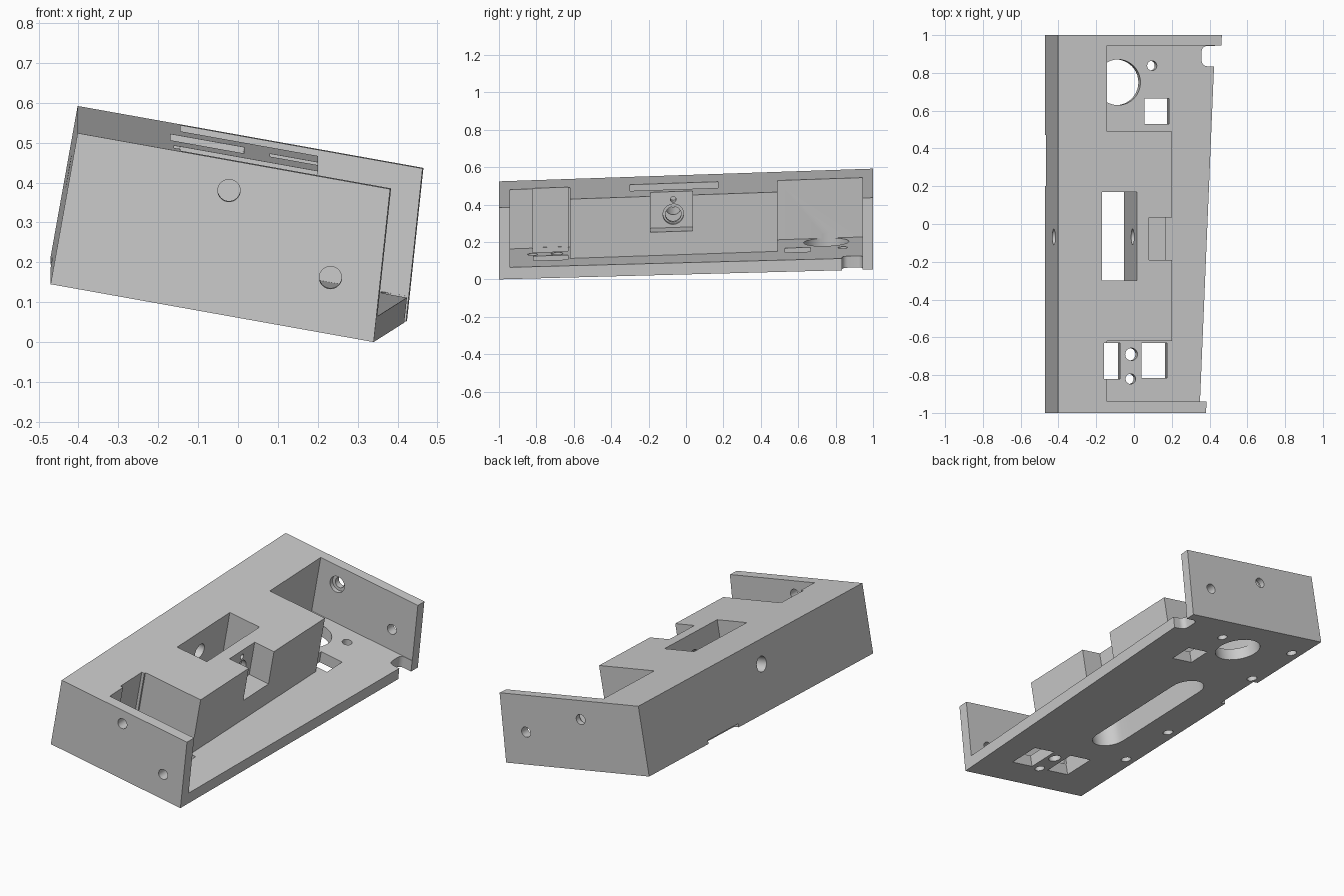
import bpy, bmesh, math
from mathutils import Matrix, Vector

if "Cube" in bpy.data.objects:
    bpy.data.objects.remove(bpy.data.objects["Cube"])

# Local frame: u across, v along the length, w up through the thickness
TOP, FLOOR = 0.385, 0.063
TILT, RISE = math.radians(10.15), 0.034

grey = bpy.data.materials.new("light grey")
grey.diffuse_color = (0.6, 0.6, 0.6, 1)
grey.use_nodes = True
grey.node_tree.nodes["Principled BSDF"].inputs["Base Color"].default_value = grey.diffuse_color
cutters = []


def add_object(name, bm):
    bmesh.ops.recalc_face_normals(bm, faces=bm.faces)
    mesh = bpy.data.meshes.new(name)
    bm.to_mesh(mesh)
    bm.free()
    ob = bpy.data.objects.new(name, mesh)
    bpy.context.collection.objects.link(ob)
    return ob


def cut(name, bm):
    ob = add_object(name, bm)
    ob.hide_render = True
    cutters.append(ob)


def cut_profile(name, points, w0, w1):
    """Cut an outline given in (u, v), from height w0 to w1."""
    bm = bmesh.new()
    face = bm.faces.new([bm.verts.new((u, v, w0)) for u, v in points])
    ext = bmesh.ops.extrude_face_region(bm, geom=[face])["geom"]
    bmesh.ops.translate(bm, vec=(0, 0, w1 - w0),
                        verts=[g for g in ext if isinstance(g, bmesh.types.BMVert)])
    cut(name, bm)


def cut_box(name, u0, u1, v0, v1, w0, w1):
    cut_profile(name, [(u0, v0), (u1, v0), (u1, v1), (u0, v1)], w0, w1)


def cut_hole(name, start, end, r):
    a, b = Vector(start), Vector(end)
    bm = bmesh.new()
    turn = (b - a).to_track_quat('Z', 'Y').to_matrix().to_4x4()
    bmesh.ops.create_cone(bm, cap_ends=True, segments=40, radius1=r, radius2=r,
                          depth=(b - a).length,
                          matrix=Matrix.Translation((a + b) / 2) @ turn)
    cut(name, bm)


def arc(cu, cv, r, a0, a1, n=12):
    return [(cu + r * math.cos(math.radians(a0 + (a1 - a0) * i / n)),
             cv + r * math.sin(math.radians(a0 + (a1 - a0) * i / n))) for i in range(n + 1)]


# Solid block, wider at the back and slightly tapered on the right
bm = bmesh.new()
bmesh.ops.create_cube(bm, size=2)
for p in bm.verts:
    right, back, top = p.co.x > 0, p.co.y > 0, p.co.z > 0
    u = (0.823 + 0.085 * back - 0.027 * top) if right else 0
    p.co = (u, p.co.y, TOP if top else 0)
body = add_object("housing_body", bm)

# Stepped pocket open to the right, leaving the end walls and central block
cut_profile("pocket", [(1.2, -0.94), (0.262, -0.94), (0.262, -0.62), (0.612, -0.62),
                       (0.612, 0.49), (0.262, 0.49), (0.262, 0.945), (1.2, 0.945)], FLOOR, 1)
cut_box("pocket_side_recess", 0.246, 0.30, -0.82, -0.63, FLOOR, 1)

# Central window and rounded slot on the underside
cut_box("window", 0.236, 0.424, -0.30, 0.17, -0.1, 1)
cut_profile("underside_slot", arc(0.33, 0.265, 0.094, 0, 180) +
            arc(0.33, -0.375, 0.094, 180, 360), -0.1, 0.13)

# Notch in the central block with its cross bores
cut_box("block_notch", 0.49, 0.8, -0.19, 0.035, 0.19, 1)
cut_hole("cross_bore", (-0.2, -0.068, 0.256), (0.55, -0.068, 0.256), 0.042)
cut_hole("cross_counterbore", (0.46, -0.068, 0.262), (0.6, -0.068, 0.262), 0.055)
cut_hole("pin_bore", (0.43, -0.068, 0.342), (0.55, -0.068, 0.342), 0.015)

# Openings through the floor
cut_box("floor_opening_a", 0.25, 0.392, -0.82, -0.63, -0.1, 0.1)
cut_box("floor_opening_b", 0.507, 0.645, -0.815, -0.63, -0.1, 0.1)
cut_box("floor_opening_c", 0.522, 0.655, 0.53, 0.665, -0.1, 0.1)
for u, v, r in [(0.452, -0.69, 0.033), (0.448, -0.82, 0.027),
                (0.38, 0.75, 0.121), (0.563, 0.838, 0.026)]:
    cut_hole("floor_hole", (u, v, -0.1), (u, v, 0.12 if r < 0.1 else 0.09), r)

# Rounded cable notch at the back right corner of the floor
cut_profile("cable_notch", [(1.2, 0.835), (1.2, 0.943)] + arc(0.86, 0.913, 0.03, 90, 180, 6) +
            arc(0.86, 0.865, 0.03, 180, 270, 6), -0.1, 0.1)

# Screw holes in the end walls
for u, v, w in [(0.399, -0.97, 0.31), (0.688, -0.97, 0.14),
                (0.385, 0.97, 0.28), (0.75, 0.97, 0.18)]:
    cut_hole("wall_hole", (u, v - 0.06, w), (u, v + 0.06, w), 0.028)
cut_hole("wall_counterbore", (0.385, 0.90, 0.28), (0.385, 0.968, 0.28), 0.045)

# Blind holes and small edge notch on the underside
for v in (-0.55, -0.2, 0.5, 0.83):
    cut_hole("underside_hole", (0.065, v, -0.1), (0.065, v, 0.1), 0.027)
cut_box("edge_notch", -0.1, 0.03, 0.2, 0.47, -0.1, 0.02)

# Apply all cuts
for c in cutters:
    m = body.modifiers.new(c.name, 'BOOLEAN')
    m.operation, m.solver, m.object = 'DIFFERENCE', 'EXACT', c
graph = bpy.context.evaluated_depsgraph_get()
result = bpy.data.meshes.new_from_object(body.evaluated_get(graph))
body.modifiers.clear()
body.data = result
for c in cutters:
    bpy.data.objects.remove(c)

# Tilt sideways and lean up towards the back
ca, sa = math.cos(TILT), math.sin(TILT)
result.transform(Matrix(((ca, 0, sa, -0.47), (0, 1, 0, 0),
                         (-sa, RISE, ca, 0.145 + RISE), (0, 0, 0, 1))))
result.materials.clear()
result.materials.append(grey)

bpy.context.view_layer.objects.active = body
body.select_set(True)
bpy.ops.object.shade_smooth_by_angle(angle=math.radians(30))
